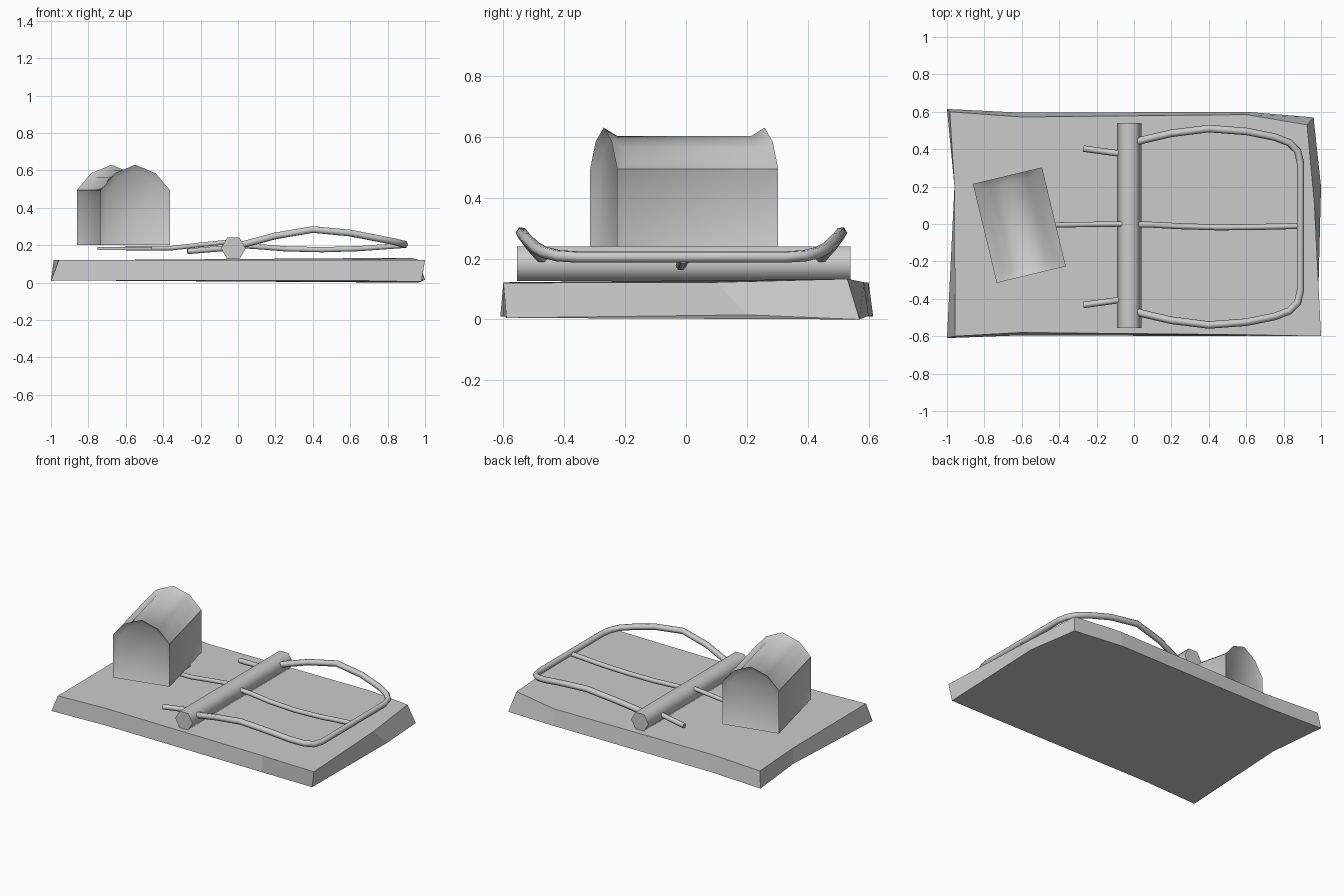
import bpy, bmesh, math
from mathutils import Matrix, Vector

if "Cube" in bpy.data.objects:
    bpy.data.objects.remove(bpy.data.objects["Cube"])


def finish(bm, name, smooth=None):
    bmesh.ops.recalc_face_normals(bm, faces=bm.faces)
    me = bpy.data.meshes.new(name)
    bm.to_mesh(me)
    bm.free()
    ob = bpy.data.objects.new(name, me)
    bpy.context.collection.objects.link(ob)
    if smooth:
        set_smooth(ob, smooth)
    return ob


def set_smooth(ob, degrees):
    bpy.ops.object.select_all(action='DESELECT')
    ob.select_set(True)
    bpy.context.view_layer.objects.active = ob
    bpy.ops.object.shade_smooth_by_angle(angle=math.radians(degrees))


def loft(bm, lower, upper):
    """Close two matching loops into a solid."""
    a = [bm.verts.new(p) for p in lower]
    b = [bm.verts.new(p) for p in upper]
    n = len(a)
    sides = [bm.faces.new((a[i], a[(i + 1) % n], b[(i + 1) % n], b[i])) for i in range(n)]
    caps = [bm.faces.new(a[::-1]), bm.faces.new(b)]
    bmesh.ops.recalc_face_normals(bm, faces=bm.faces)
    return sides, caps


def wire(name, points, radius):
    """Six-sided bent wire along a path."""
    cu = bpy.data.curves.new(name, 'CURVE')
    cu.dimensions = '3D'
    cu.bevel_depth = radius
    cu.bevel_resolution = 1
    cu.use_fill_caps = True
    sp = cu.splines.new('POLY')
    sp.points.add(len(points) - 1)
    for p, co in zip(sp.points, points):
        p.co = (*co, 1)
    ob = bpy.data.objects.new(name, cu)
    bpy.context.collection.objects.link(ob)
    bpy.ops.object.select_all(action='DESELECT')
    ob.select_set(True)
    bpy.context.view_layer.objects.active = ob
    bpy.ops.object.convert(target='MESH')
    set_smooth(bpy.context.object, 62)


# Rough-cut wooden board
lower = [(-1, -.61, .01), (-.6, -.595, .012), (.6, -.6, .012), (.98, -.59, .005), (1, .2, .015),
         (.96, .57, 0), (.6, .6, .012), (-.6, .595, .012), (-1, .615, .01), (-.96, .2, .012)]
upper = [(-.957, -.6, .122), (-.6, -.58, .122), (.6, -.592, .122), (1, -.6, .12), (.965, .1, .122),
         (.925, .53, .133), (.6, .585, .122), (-.6, .572, .122), (-.985, .6, .122), (-.96, .2, .122)]
bm = bmesh.new()
loft(bm, lower, upper)
finish(bm, "board")

# Hexagonal pivot bar
ring = [(-.025 + .066 * math.cos(i * math.pi / 3), .183 + .066 * math.sin(i * math.pi / 3)) for i in range(6)]
bm = bmesh.new()
loft(bm, [(x, -.555, z) for x, z in ring], [(x, .54, z) for x, z in ring])
finish(bm, "pivot_bar", 62)

# Snap hammer loop, mirrored about the trap's long axis
MID = -.015
half = [(-.03, .44, .19), (.05, .465, .21), (.2, .5, .25), (.4, .525, .284), (.6, .51, .265),
        (.75, .48, .236), (.83, .45, .22), (.875, .405, .209), (.89, .34, .205)]
loop = [(x, MID + y, z) for x, y, z in half] + [(x, MID - y, z) for x, y, z in reversed(half)]
wire("hammer_loop", loop, .02)

# Short spring ends behind the bar
for s, side in ((1, "back"), (-1, "front")):
    wire(f"spring_end_{side}", [(-.27, MID + s * .418, .167), (-.03, MID + s * .385, .187)], .017)

# Holding wire on the right and trigger wire on the left
wire("holding_wire", [(-.03, -.003, .2), (.1, -.004, .193), (.25, -.012, .181), (.45, -.018, .176),
                      (.65, -.016, .182), (.9, -.01, .2)], .016)
wire("trigger_wire", [(-.6, -.008, .183), (-.35, -.004, .185), (-.22, -.002, .2), (-.03, 0, .22)], .014)

# Bait plate
bm = bmesh.new()
bmesh.ops.create_cube(bm, size=1, matrix=Matrix.Translation((-.605, 0, .182)) @ Matrix.Diagonal((.29, .28, .016, 1)))
finish(bm, "bait_plate")

# Chest with recessed panels on walls, ends and domed lid
prof = [(-.19, .2), (.19, .2), (.19, .495), (.112, .585), (0, .63), (-.112, .585), (-.19, .495)]
bm = bmesh.new()
sides, ends = loft(bm, [(x, -.272, z) for x, z in prof], [(x, .272, z) for x, z in prof])
bmesh.ops.inset_region(bm, faces=sides[2:6], thickness=.045, depth=-.025, use_even_offset=True)
for f in (sides[1], sides[6], *ends):
    t = .035 if f in ends else .04
    bmesh.ops.inset_individual(bm, faces=[f], thickness=t, depth=-.022, use_even_offset=True)
chest = finish(bm, "chest", 46)
chest.location = (-.613, -.006, 0)
chest.rotation_euler.z = math.radians(13.5)
